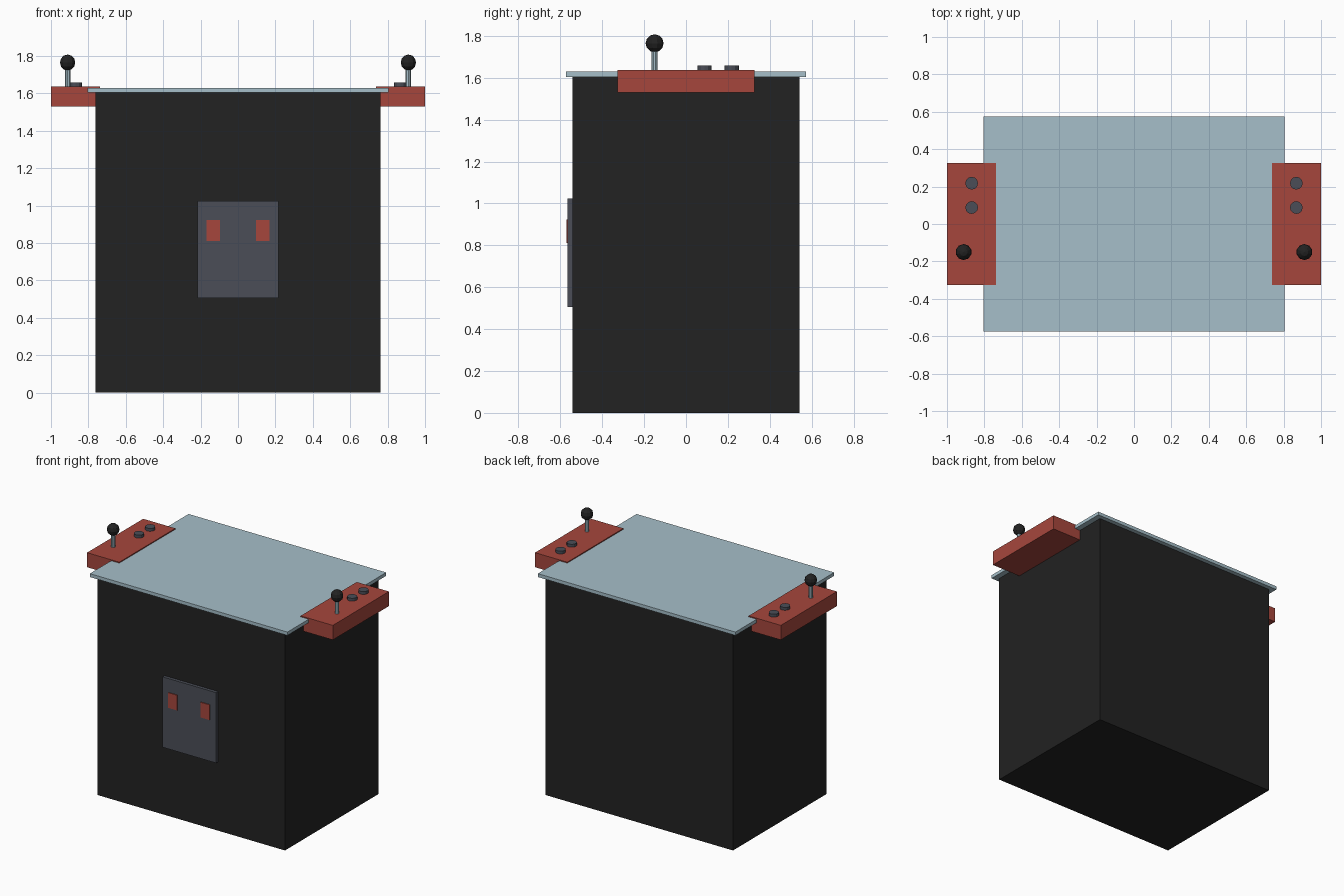
import bpy

if "Cube" in bpy.data.objects:
    bpy.data.objects.remove(bpy.data.objects["Cube"])


def material(name, rgb):
    m = bpy.data.materials.new(name)
    m.diffuse_color = (*rgb, 1)
    m.use_nodes = True
    m.node_tree.nodes["Principled BSDF"].inputs["Base Color"].default_value = m.diffuse_color
    return m


BLACK = material("black", (0.016, 0.016, 0.016))
GREY = material("slate grey", (0.070, 0.076, 0.096))
RED = material("brick red", (0.38, 0.062, 0.046))
GLASS = material("pale blue glass", (0.38, 0.52, 0.585))


def finish(name, mat):
    ob = bpy.context.object
    ob.name = name
    ob.data.materials.append(mat)
    return ob


def box(name, mat, x, y, z):
    """Box from (min, max) ranges on each axis."""
    bpy.ops.mesh.primitive_cube_add(size=1, location=[(a + b) / 2 for a, b in (x, y, z)])
    bpy.context.object.scale = [b - a for a, b in (x, y, z)]
    bpy.ops.object.transform_apply(location=False, rotation=False, scale=True)
    return finish(name, mat)


def rod(name, mat, x, y, z, radius, sides):
    bpy.ops.mesh.primitive_cylinder_add(vertices=sides, radius=radius, depth=z[1] - z[0],
                                        location=(x, y, (z[0] + z[1]) / 2))
    return finish(name, mat)


# Cabinet and glass table top
box("cabinet", BLACK, (-0.762, 0.762), (-0.542, 0.542), (0, 1.605))
box("glass_top", GLASS, (-0.804, 0.804), (-0.574, 0.574), (1.605, 1.63))

# Front door
box("front_door", GREY, (-0.217, 0.217), (-0.565, -0.54), (0.506, 1.024))

for side, s in (("left", -1), ("right", 1)):
    # Coin slot on the door
    box(side + "_coin_slot", RED, sorted((s * 0.096, s * 0.168)), (-0.571, -0.56), (0.811, 0.923))
    # Control panel at the table end
    box(side + "_control_panel", RED, sorted((s * 0.738, s * 1.0)), (-0.326, 0.326), (1.53, 1.637))
    # Joystick
    rod(side + "_stick", GLASS, s * 0.911, -0.15, (1.63, 1.75), 0.015, 10)
    bpy.ops.mesh.primitive_uv_sphere_add(segments=10, ring_count=6, radius=0.043,
                                         location=(s * 0.911, -0.15, 1.765))
    finish(side + "_stick_ball", BLACK)
    # Buttons
    for i, y in enumerate((0.088, 0.218)):
        rod(f"{side}_button_{i + 1}", GREY, s * 0.868, y, (1.63, 1.658), 0.034, 12)
